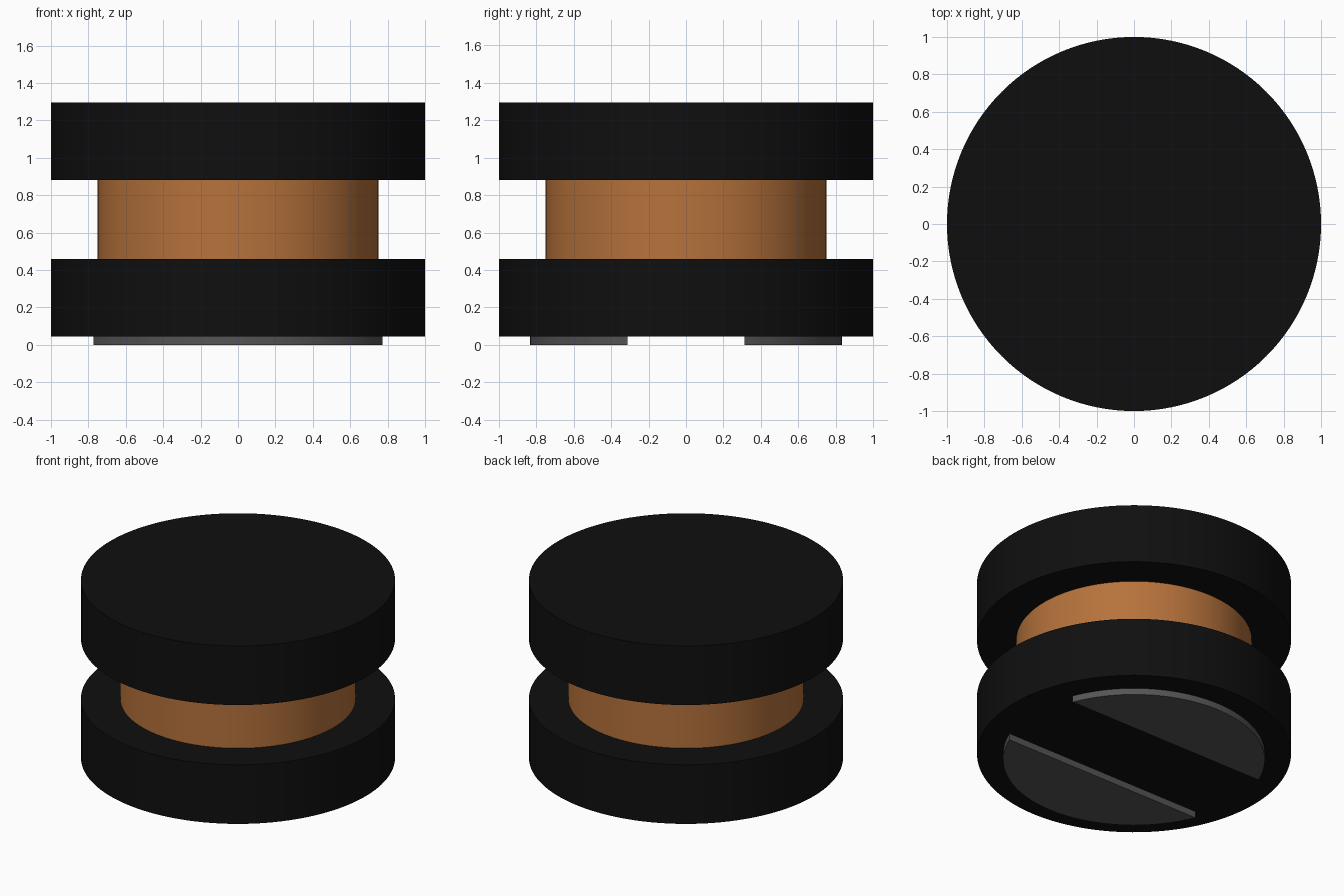
import bpy, math

cube = bpy.data.objects.get("Cube")
if cube:
    bpy.data.objects.remove(cube, do_unlink=True)


def material(name, rgb):
    m = bpy.data.materials.new(name)
    m.use_nodes = True
    col = (*rgb, 1.0)
    m.diffuse_color = col
    bsdf = m.node_tree.nodes["Principled BSDF"]
    bsdf.inputs["Base Color"].default_value = col
    bsdf.inputs["Roughness"].default_value = 0.6
    return m


BLACK = material("black plastic", (0.0048, 0.0048, 0.0048))
COPPER = material("copper", (0.47, 0.17, 0.045))
GREY = material("grey pad", (0.09, 0.09, 0.09))


def prism(name, outline, z0, z1, mat):
    """Extrude a counter-clockwise outline from z0 to z1."""
    n = len(outline)
    verts = [(x, y, z) for z in (z0, z1) for x, y in outline]
    faces = [tuple(reversed(range(n))), tuple(range(n, 2 * n))]
    faces += [(i, (i + 1) % n, n + (i + 1) % n, n + i) for i in range(n)]
    me = bpy.data.meshes.new(name)
    me.from_pydata(verts, [], faces)
    me.materials.append(mat)
    ob = bpy.data.objects.new(name, me)
    bpy.context.collection.objects.link(ob)
    bpy.ops.object.select_all(action='DESELECT')
    ob.select_set(True)
    bpy.context.view_layer.objects.active = ob
    bpy.ops.object.shade_smooth_by_angle(angle=math.radians(30))
    return ob


def arc(r, a0, a1, steps):
    return [(r * math.cos(a0 + (a1 - a0) * i / steps),
             r * math.sin(a0 + (a1 - a0) * i / steps)) for i in range(steps + 1)]


def circle(r, n=128):
    return arc(r, 0, 2 * math.pi, n)[:-1]


# Spool: two thick flanges around a copper core
prism("lower_flange", circle(1.0), 0.045, 0.46, BLACK)
prism("copper_core", circle(0.75), 0.46, 0.88, COPPER)
prism("upper_flange", circle(1.0), 0.88, 1.295, BLACK)

# Two circular-segment pads underneath
R, GAP = 0.833, 0.313
a = math.asin(GAP / R)
for name, turn in (("back_pad", 0.0), ("front_pad", math.pi)):
    prism(name, arc(R, a + turn, math.pi - a + turn, 48), 0.0, 0.045, GREY)
